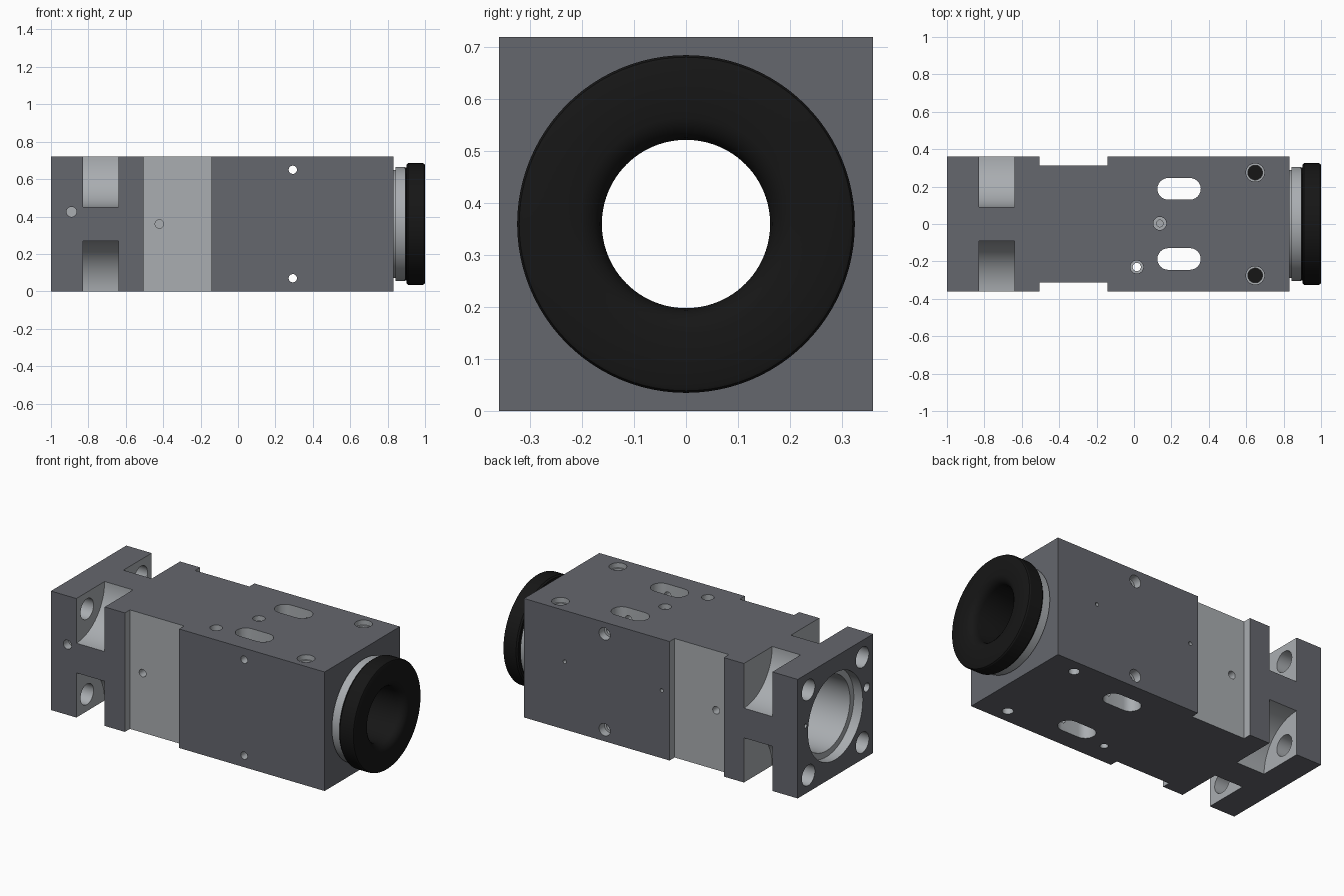
import bpy, bmesh
from math import sin, cos, pi

if "Cube" in bpy.data.objects:
    bpy.data.objects.remove(bpy.data.objects["Cube"])

C = 0.36  # height of the main axis


def material(name, rgb):
    m = bpy.data.materials.new(name)
    m.diffuse_color = (*rgb, 1)
    m.use_nodes = True
    m.node_tree.nodes["Principled BSDF"].inputs["Base Color"].default_value = m.diffuse_color
    return m


DARK = material("dark_anodised", (0.13, 0.135, 0.155))
LIGHT = material("machined_metal", (0.40, 0.42, 0.44))
BLACK = material("black_rubber", (0.008, 0.008, 0.008))


def make_object(name, bm, mats, index=0):
    bmesh.ops.recalc_face_normals(bm, faces=bm.faces)
    for f in bm.faces:
        f.material_index = index
    me = bpy.data.meshes.new(name)
    bm.to_mesh(me)
    bm.free()
    for m in mats:
        me.materials.append(m)
    ob = bpy.data.objects.new(name, me)
    bpy.context.collection.objects.link(ob)
    return ob


def circle(u, v, r, n=40):
    return [(u + r * cos(2 * pi * i / n), v + r * sin(2 * pi * i / n)) for i in range(n)]


def rect(u0, u1, v0, v1):
    return [(u0, v0), (u1, v0), (u1, v1), (u0, v1)]


def stadium(u0, u1, v, r, n=12):
    right = [(u1 - r + r * sin(pi * i / n), v - r * cos(pi * i / n)) for i in range(n + 1)]
    left = [(u0 + r - r * sin(pi * i / n), v + r * cos(pi * i / n)) for i in range(n + 1)]
    return right + left


def prism(name, axis, outline, lo, hi, mats, index=0):
    place = {"x": lambda u, v, w: (w, u, v),
             "y": lambda u, v, w: (u, w, v),
             "z": lambda u, v, w: (u, v, w)}[axis]
    bm = bmesh.new()
    a = [bm.verts.new(place(u, v, lo)) for u, v in outline]
    b = [bm.verts.new(place(u, v, hi)) for u, v in outline]
    bm.faces.new(a)
    bm.faces.new(b)
    n = len(a)
    for i in range(n):
        j = (i + 1) % n
        bm.faces.new((a[i], a[j], b[j], b[i]))
    return make_object(name, bm, mats, index)


def lathe(name, profile, mat, n=96):
    """Closed (x, radius) profile turned around the main axis."""
    bm = bmesh.new()
    rings = [[bm.verts.new((x, r * cos(2 * pi * k / n), C + r * sin(2 * pi * k / n)))
              for x, r in profile] for k in range(n)]
    m = len(profile)
    for k in range(n):
        p, q = rings[k], rings[(k + 1) % n]
        for i in range(m):
            j = (i + 1) % m
            bm.faces.new((p[i], p[j], q[j], q[i]))
    return make_object(name, bm, [mat])


def smooth(ob):
    bpy.ops.object.select_all(action="DESELECT")
    bpy.context.view_layer.objects.active = ob
    ob.select_set(True)
    bpy.ops.object.shade_smooth_by_angle(angle=0.5)


# main housing block
body = prism("housing_block", "x", rect(-0.36, 0.36, 0, 0.72), -1, 0.832, [DARK, LIGHT])


def cut(axis, outline, lo, hi):
    tool = prism("cutter", axis, outline, lo, hi, [DARK, LIGHT], 1)
    tool.hide_render = True
    mod = body.modifiers.new("cut", "BOOLEAN")
    mod.operation, mod.solver, mod.object = "DIFFERENCE", "EXACT", tool
    bpy.context.view_layer.objects.active = body
    bpy.ops.object.modifier_apply(modifier=mod.name)
    bpy.data.objects.remove(tool)


# main bore and its counterbore
cut("x", circle(0, C, 0.225, 96), -1.1, 0.9)
cut("x", circle(0, C, 0.262, 96), -1.1, -0.94)

# four scooped corner notches with flange bolt holes
for sy in (-1, 1):
    for sz in (-1, 1):
        cut("x", circle(sy * 0.36, C + sz * 0.36, 0.27, 96), -0.83, -0.64)
        cut("x", circle(sy * 0.258, C + sz * 0.258, 0.062), -1.1, -0.8)

# shallow side recesses, each with a screw hole
for s in (-1, 1):
    cut("y", rect(-0.505, -0.142, -0.1, 0.82), *sorted((s * 0.312, s * 0.5)))
    cut("y", circle(-0.42, C, 0.023), *sorted((s * 0.25, s * 0.5)))

# long slots, through from top to bottom
for y in (-0.187, 0.188):
    cut("z", stadium(0.125, 0.357, y, 0.058), -0.1, 0.8)

# cross holes with counterbores at the back
for z in (0.07, 0.65):
    cut("y", circle(0.293, z, 0.022), -0.5, 0.5)
    cut("y", circle(0.293, z, 0.037), 0.31, 0.5)

# holes in the top
cut("z", circle(0.015, -0.23, 0.022), -0.1, 0.8)
cut("z", circle(0.015, -0.23, 0.035), 0.68, 0.8)
cut("z", circle(0.138, 0.003, 0.018), 0.55, 0.8)
cut("z", circle(0.138, 0.003, 0.035), 0.69, 0.8)
for y in (-0.275, 0.275):
    cut("z", circle(0.648, y, 0.049), 0.69, 0.8)
    cut("z", circle(0.648, y, 0.039), 0.60, 0.8)
    cut("z", circle(0.648, y, 0.03), -0.1, 0.12)

# small pin holes in the sides and rear flange
cut("y", circle(-0.89, 0.425, 0.027), -0.5, -0.31)
cut("x", circle(-0.30, 0.42, 0.026), -1.1, -0.93)
cut("x", circle(0.285, 0.41, 0.012), -1.1, -0.95)
for x in (-0.09, 0.56):
    cut("y", circle(x, 0.41, 0.011), 0.3, 0.5)
smooth(body)

# black plugs at the bottom of the top screw holes
for side, y in (("front", -0.275), ("back", 0.275)):
    smooth(prism("screw_plug_" + side, "z", circle(0.648, y, 0.039), 0.59, 0.62, [BLACK]))

# bright collar between block and rubber ring
smooth(lathe("collar_ring", [(0.80, 0.20), (0.80, 0.224), (0.83, 0.224), (0.83, 0.29), (0.842, 0.29),
                             (0.842, 0.305), (0.892, 0.305), (0.892, 0.20)], LIGHT))

# black end ring with a flared mouth
smooth(lathe("end_ring", [(0.75, 0.162), (0.95, 0.162), (0.97, 0.166), (0.985, 0.176), (0.995, 0.19),
                          (1.0, 0.205), (1.0, 0.314), (0.997, 0.321), (0.99, 0.325), (0.91, 0.325),
                          (0.901, 0.318), (0.901, 0.303), (0.89, 0.303), (0.89, 0.199), (0.75, 0.199)], BLACK))
